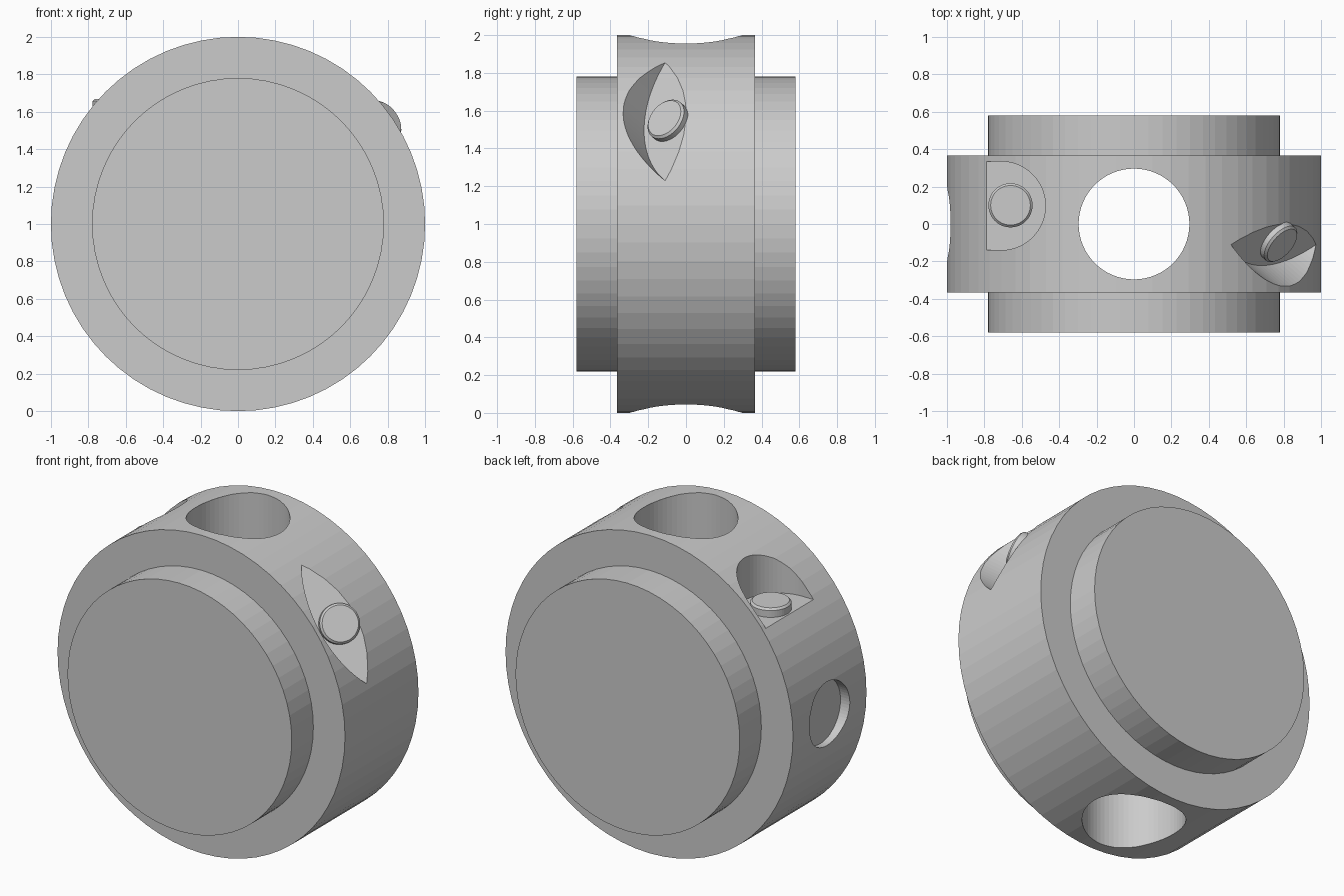
import bpy, bmesh
from math import sin, cos, pi, radians
from mathutils import Matrix, Vector

if "Cube" in bpy.data.objects:
    bpy.data.objects.remove(bpy.data.objects["Cube"])


def frame(origin, x_axis, y_axis, z_axis):
    m = Matrix((x_axis, y_axis, z_axis)).transposed().to_4x4()
    m.translation = origin
    return m


def circle(r, n=64, cx=0.0, cy=0.0):
    return [(cx + r * cos(2 * pi * i / n), cy + r * sin(2 * pi * i / n)) for i in range(n)]


def loft(name, layers, matrix):
    """Closed solid from (outline, height) layers, placed by matrix."""
    bm = bmesh.new()
    rings = [[bm.verts.new((x, y, h)) for x, y in outline] for outline, h in layers]
    for a, b in zip(rings, rings[1:]):
        for i in range(len(a)):
            j = (i + 1) % len(a)
            bm.faces.new((a[i], a[j], b[j], b[i]))
    bm.faces.new(rings[0][::-1])
    bm.faces.new(rings[-1])
    bm.transform(matrix)
    bmesh.ops.recalc_face_normals(bm, faces=bm.faces)
    mesh = bpy.data.meshes.new(name)
    bm.to_mesh(mesh)
    bm.free()
    ob = bpy.data.objects.new(name, mesh)
    bpy.context.collection.objects.link(ob)
    return ob


def cut(target, cutter):
    cutter.hide_render = True
    mod = target.modifiers.new("cut", 'BOOLEAN')
    mod.operation = 'DIFFERENCE'
    mod.solver = 'EXACT'
    mod.object = cutter
    bpy.context.view_layer.objects.active = target
    bpy.ops.object.modifier_apply(modifier=mod.name)
    bpy.data.objects.remove(cutter)


def screw(name, matrix, x, y, height):
    # round head with a small chamfer, sunk a little into the pocket floor
    loft(name, [(circle(0.118, 48, x, y), -0.03),
                (circle(0.118, 48, x, y), height - 0.012),
                (circle(0.106, 48, x, y), height)], matrix)


X, Y, Z = Vector((1, 0, 0)), Vector((0, 1, 0)), Vector((0, 0, 1))

# Stepped drum lying along y
lying = frame((0, 0, 1), Z, X, Y)
profile = [(0.78, -0.58), (0.78, -0.365), (1, -0.365),
           (1, 0.365), (0.78, 0.365), (0.78, 0.58)]
body = loft("clamp_body", [(circle(r), y) for r, y in profile], lying)

# Vertical through hole
cut(body, loft("bore_cutter", [(circle(0.296), -0.5), (circle(0.296), 2.5)],
               Matrix.Identity(4)))

# Shallow round recess on the left side
side = frame((-0.935, 0, 1), Y, Z, X)
cut(body, loft("recess_cutter", [(circle(0.2), -0.3), (circle(0.2), 0)], side))

# Left screw pocket: rounded slot with a level floor
left = frame((-0.71, 0.097, 1.613), X, Y, Z)
slot = [(0.237 * cos(radians(a)), 0.237 * sin(radians(a))) for a in range(-90, 91, 6)]
slot += [(-0.4, 0.237), (-0.4, -0.237)]
cut(body, loft("left_pocket_cutter", [(slot, 0), (slot, 0.6)], left))
screw("left_screw", left, 0.05, 0.003, 0.055)

# Right screw pocket: floor tilted to the front, upper right
phi, tilt = radians(36), radians(35.26)
radial = Vector((cos(phi), 0, sin(phi)))
n = radial * cos(tilt) - Y * sin(tilt)
u = radial * sin(tilt) + Y * cos(tilt)
right = frame(Z + n * 0.816, u, n.cross(u), n)
arc = circle(0.615, 128, 0.92)
cut(body, loft("right_pocket_cutter", [(arc, 0), (arc, 0.6)], right))
screw("right_screw", right, 0.467, -0.012, 0.042)
